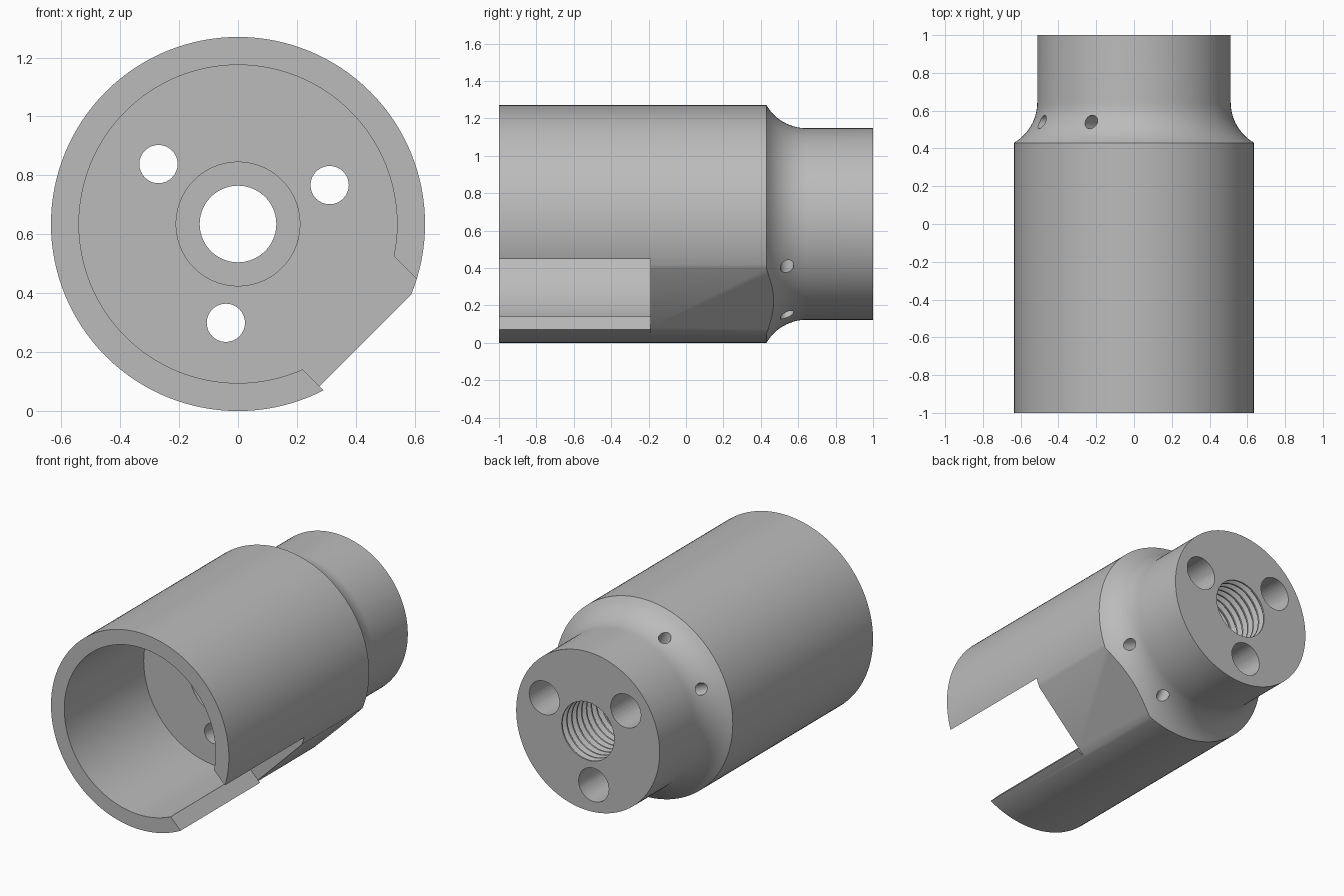
import bpy, bmesh
from math import sin, cos, pi, radians, sqrt
from mathutils import Matrix, Vector

cube = bpy.data.objects.get("Cube")
if cube:
    bpy.data.objects.remove(cube, do_unlink=True)

R = 0.635          # barrel radius, also height of the axis
NECK = 0.512       # neck radius
FLOOR = -0.19      # bore floor, also the end of the slot
SHOULDER = 0.43    # where the fillet begins
AXIS = Vector((0, 0, R))

steel = bpy.data.materials.new("grey steel")
steel.use_nodes = True
grey = (0.5, 0.5, 0.5, 1)
steel.diffuse_color = grey
steel.node_tree.nodes["Principled BSDF"].inputs["Base Color"].default_value = grey


def finish(bm, name):
    bmesh.ops.recalc_face_normals(bm, faces=bm.faces)
    mesh = bpy.data.meshes.new(name)
    bm.to_mesh(mesh)
    bm.free()
    mesh.materials.append(steel)
    obj = bpy.data.objects.new(name, mesh)
    bpy.context.collection.objects.link(obj)
    return obj


def lathe(name, profile, steps):
    """Revolve a closed (radius, y) profile around the long axis."""
    bm = bmesh.new()
    rings = []
    for i in range(steps):
        a = 2 * pi * i / steps
        rings.append([bm.verts.new((r * cos(a), y, R + r * sin(a))) for r, y in profile])
    n = len(profile)
    for i in range(steps):
        p, q = rings[i], rings[(i + 1) % steps]
        for j in range(n):
            k = (j + 1) % n
            bm.faces.new((p[j], p[k], q[k], q[j]))
    return finish(bm, name)


def rod(name, start, end, radius, steps=32):
    """Cylinder between two points."""
    start, end = Vector(start), Vector(end)
    d = end - start
    m = Matrix.Translation((start + end) / 2) @ d.to_track_quat("Z", "Y").to_matrix().to_4x4()
    bm = bmesh.new()
    bmesh.ops.create_cone(bm, cap_ends=True, segments=steps, radius1=radius,
                          radius2=radius, depth=d.length, matrix=m)
    return finish(bm, name)


def slab(name, out, across, along):
    """Box in the slanted frame: outward, across and along the axis."""
    s = sqrt(0.5)
    u, t = Vector((s, 0, -s)), Vector((s, 0, s))
    bm = bmesh.new()
    bmesh.ops.create_cube(bm, size=1)
    for v in bm.verts:
        o, c, y = (lo + (k + 0.5) * (hi - lo)
                   for k, (lo, hi) in zip(v.co, (out, across, along)))
        v.co = AXIS + u * o + t * c + Vector((0, y, 0))
    return finish(bm, name)


# Housing profile: bore, barrel, concave shoulder, neck
fillet = 0.25
rise = R - NECK
fillet_end = SHOULDER + sqrt(fillet ** 2 - (fillet - rise) ** 2)
profile = [(0.54, FLOOR), (0.54, -1), (R, -1), (R, SHOULDER)]
steps = 12
a0 = (fillet_end - SHOULDER) / fillet
for i in range(1, steps + 1):
    s = a0 * (1 - i / steps)
    profile.append((NECK + fillet - fillet * sqrt(1 - s * s), SHOULDER + (fillet_end - SHOULDER) * i / steps))
profile.append((NECK, 1))

# Threaded socket, web with a smaller hole, counterbore in the floor
teeth, thread_end = 18, 0.1
pitch = (1 - thread_end) / teeth
for i in range(teeth):
    y = 1 - pitch * i
    profile += [(0.187, y), (0.187, y - pitch * 0.2), (0.212, y - pitch * 0.55), (0.212, y - pitch * 0.7)]
profile += [(0.187, thread_end), (0.13, thread_end), (0.13, -0.1), (0.21, -0.1), (0.21, FLOOR)]
housing = lathe("housing", profile, 128)

# Slot through the wall and the flat behind it
cutters = [
    slab("slot_cutter", (0.40, 0.9), (-0.194, 0.297), (-1.2, FLOOR)),
    slab("flat_cutter", (0.585, 0.9), (-0.4, 0.4), (FLOOR, 0.6)),
]

# Three stepped passages along the axis
for angle in (23, 143, 263):
    a = radians(angle)
    x, z = 0.338 * cos(a), R + 0.338 * sin(a)
    cutters.append(rod("passage_cutter", (x, -0.4, z), (x, 0.5, z), 0.065))
    cutters.append(rod("passage_mouth_cutter", (x, 0.35, z), (x, 1.2, z), 0.108))

# Four small radial ports in the shoulder
for angle in (115, 155, 295, 335):
    a = radians(angle)
    d = Vector((cos(a), 0, sin(a)))
    base = AXIS + Vector((0, 0.54, 0))
    cutters.append(rod("port_cutter", base + d * 0.36, base + d * 0.8, 0.036, 24))

bpy.context.view_layer.objects.active = housing
for c in cutters:
    mod = housing.modifiers.new(c.name, "BOOLEAN")
    mod.operation = "DIFFERENCE"
    mod.solver = "EXACT"
    mod.object = c
    bpy.ops.object.modifier_apply(modifier=mod.name)
    bpy.data.objects.remove(c, do_unlink=True)

bpy.ops.object.select_all(action="DESELECT")
housing.select_set(True)
bpy.ops.object.shade_smooth_by_angle(angle=radians(25))
